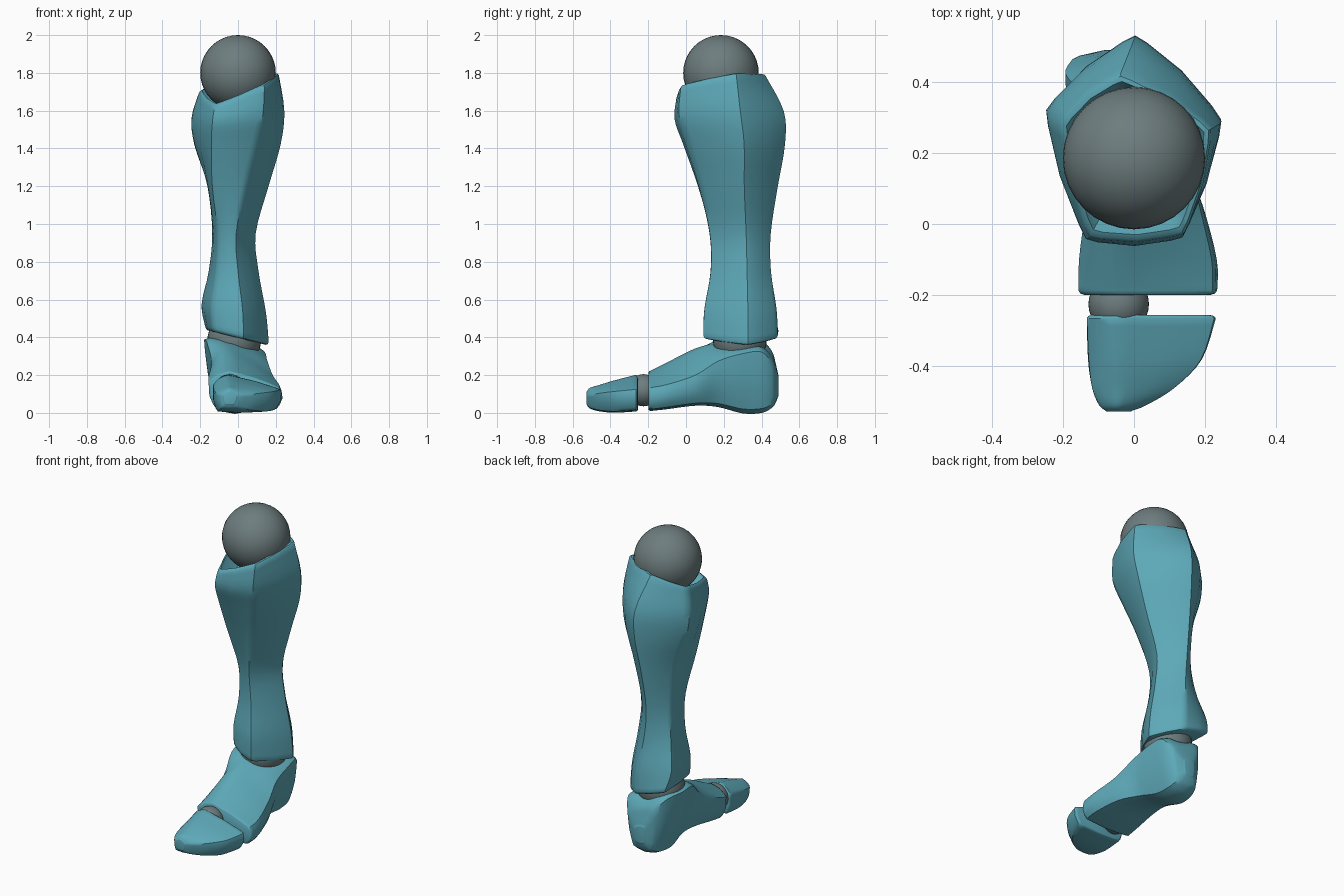
import bpy, bmesh, math
from mathutils import Vector

if "Cube" in bpy.data.objects:
    bpy.data.objects.remove(bpy.data.objects["Cube"])


def material(name, rgb):
    m = bpy.data.materials.new(name)
    m.diffuse_color = (*rgb, 1)
    m.use_nodes = True
    m.node_tree.nodes["Principled BSDF"].inputs["Base Color"].default_value = m.diffuse_color
    return m


TEAL = material("teal_armour", (0.11, 0.395, 0.48))
GREY = material("grey_joint", (0.155, 0.205, 0.21))


def finish(obj, mat, angle):
    obj.data.materials.append(mat)
    bpy.ops.object.select_all(action='DESELECT')
    obj.select_set(True)
    bpy.context.view_layer.objects.active = obj
    bpy.ops.object.shade_smooth_by_angle(angle=math.radians(angle))


def ball(name, centre, radius):
    bpy.ops.mesh.primitive_uv_sphere_add(segments=32, ring_count=20, radius=radius, location=centre)
    obj = bpy.context.object
    obj.name = name
    finish(obj, GREY, 40)


def round_corners(ring, cut):
    # replace each corner with a short curve, and bow the sides slightly
    out = []
    n = len(ring)
    c = sum(ring, Vector()) / n
    for i, p in enumerate(ring):
        a = p.lerp(ring[i - 1], cut)
        b = p.lerp(ring[(i + 1) % n], cut)
        mid = p.lerp(ring[(i + 1) % n], 0.5)
        out += [a, (a + b) * 0.2 + p * 0.6, b, c + (mid - c) * 1.05]
    return out


def spline(rings, steps):
    # smooth interpolation of the sections along the part
    out = []
    for i in range(len(rings) - 1):
        r0, r1 = rings[max(i - 1, 0)], rings[i]
        r2, r3 = rings[i + 1], rings[min(i + 2, len(rings) - 1)]
        for s in range(steps):
            t = s / steps
            out.append([0.5 * (2 * b + (c - a) * t + (2 * a - 5 * b + 4 * c - d) * t * t
                               + (3 * b - a - 3 * c + d) * t ** 3)
                        for a, b, c, d in zip(r0, r1, r2, r3)])
    return out + [rings[-1]]


def end_rings(ring, axis, depth, cup):
    # rounded lip leading into the end cap, hollowed if it is a socket
    c = sum(ring, Vector()) / len(ring)
    steps = [(0.97, 0.7 * depth), (0.91, depth)]
    if cup:
        steps += [(0.84, depth - 0.3 * cup), (0.6, depth - cup)]
    return [[c + (p - c) * s + axis * d for p in ring] for s, d in steps]


def loft(name, sections, axis, cut, depths, cup=0):
    rings = spline([round_corners(r, cut) for r in sections], 4)
    start = end_rings(rings[0], -axis, depths[0], 0)
    end = end_rings(rings[-1], axis, depths[1], cup)
    rings = start[::-1] + rings + end
    bm = bmesh.new()
    rows = [[bm.verts.new(p) for p in r] for r in rings]
    n = len(rows[0])
    for a, b in zip(rows, rows[1:]):
        for i in range(n):
            j = (i + 1) % n
            bm.faces.new((a[i], a[j], b[j], b[i]))
    bm.faces.new(rows[0])
    bm.faces.new(rows[-1])
    bmesh.ops.recalc_face_normals(bm, faces=bm.faces)
    mesh = bpy.data.meshes.new(name)
    bm.to_mesh(mesh)
    bm.free()
    obj = bpy.data.objects.new(name, mesh)
    bpy.context.collection.objects.link(obj)
    finish(obj, TEAL, 42)


# shin: height, then front-left, front-right, right, back, left corners (x, y)
shin = [
    (0.415, (-.135, .14), (.03, .085), (.17, .33), (.025, .49), (-.18, .47)),
    (0.55, (-.14, .145), (.025, .09), (.155, .33), (.015, .485), (-.2, .43)),
    (0.75, (-.115, .165), (.00, .125), (.115, .325), (-.015, .455), (-.16, .38)),
    (0.95, (-.11, .155), (-.01, .12), (.10, .32), (-.03, .455), (-.14, .35)),
    (1.20, (-.14, .08), (.04, .065), (.17, .31), (-.02, .495), (-.165, .34)),
    (1.42, (-.145, -.005), (.10, .00), (.235, .31), (.00, .535), (-.24, .33)),
    (1.58, (-.14, -.05), (.135, -.045), (.255, .29), (.00, .53), (-.255, .32)),
    (1.74, (-.13, -.045), (.145, -.035), (.225, .27), (-.04, .43), (-.215, .29)),
]
top_slant = (-.13, -.015, .05, .045, -.05)
sections = []
for i, (z, *corners) in enumerate(shin):
    ring = []
    for (x, y), slant in zip(corners, top_slant):
        low = -0.25 * x * max(0, 1 - i / 2)
        high = slant * (0.35 if i == 6 else 1 if i == 7 else 0)
        ring.append(Vector((x, y, z + low + high)))
    sections.append(ring)
loft("shin", sections, Vector((0, 0, 1)), 0.13, (0.018, 0.014), cup=0.1)


def lengthwise(rows):
    return [[Vector((x, y, z)) for x, z in pts] for y, *pts in rows]


# foot and toe: depth, then lower-left, lower-right, right, top, left corners (x, z)
foot = [
    (-.187, (-.125, .015), (.215, .015), (.232, .135), (-.05, .23), (-.162, .17)),
    (-.10, (-.12, .025), (.215, .025), (.23, .15), (-.06, .275), (-.16, .20)),
    (.05, (-.11, .045), (.175, .045), (.195, .20), (-.06, .35), (-.145, .28)),
    (.17, (-.10, .04), (.115, .04), (.165, .28), (-.02, .37), (-.175, .39)),
    (.30, (-.115, .008), (.085, .008), (.155, .325), (.00, .36), (-.19, .405)),
    (.40, (-.105, .01), (.075, .01), (.14, .335), (.00, .35), (-.155, .39)),
    (.455, (-.09, .035), (.06, .035), (.105, .27), (.0, .31), (-.11, .33)),
    (.475, (-.07, .06), (.04, .06), (.07, .22), (-.0, .255), (-.08, .26)),
    (.488, (-.045, .09), (.02, .09), (.03, .18), (-.01, .20), (-.05, .20)),
]
loft("foot", lengthwise(foot), Vector((0, 1, 0)), 0.2, (0.012, 0.002))

toe = [
    (-.265, (-.115, .012), (.20, .012), (.235, .125), (-.06, .205), (-.135, .15)),
    (-.38, (-.115, .005), (.155, .005), (.197, .115), (-.05, .175), (-.13, .125)),
    (-.46, (-.105, .012), (.08, .012), (.12, .105), (-.045, .15), (-.12, .11)),
    (-.508, (-.09, .025), (.005, .025), (.04, .095), (-.045, .135), (-.1, .10)),
    (-.525, (-.07, .045), (-.02, .045), (-.005, .09), (-.045, .115), (-.08, .095)),
]
loft("toe", lengthwise(toe)[::-1], Vector((0, 1, 0)), 0.15, (0.002, 0.01))

# ball joints
ball("knee_joint", (0, 0.185, 1.8), 0.2)
ball("ankle_joint", (-0.02, 0.285, 0.385), 0.142)
ball("toe_joint", (-0.043, -0.225, 0.12), 0.085)
